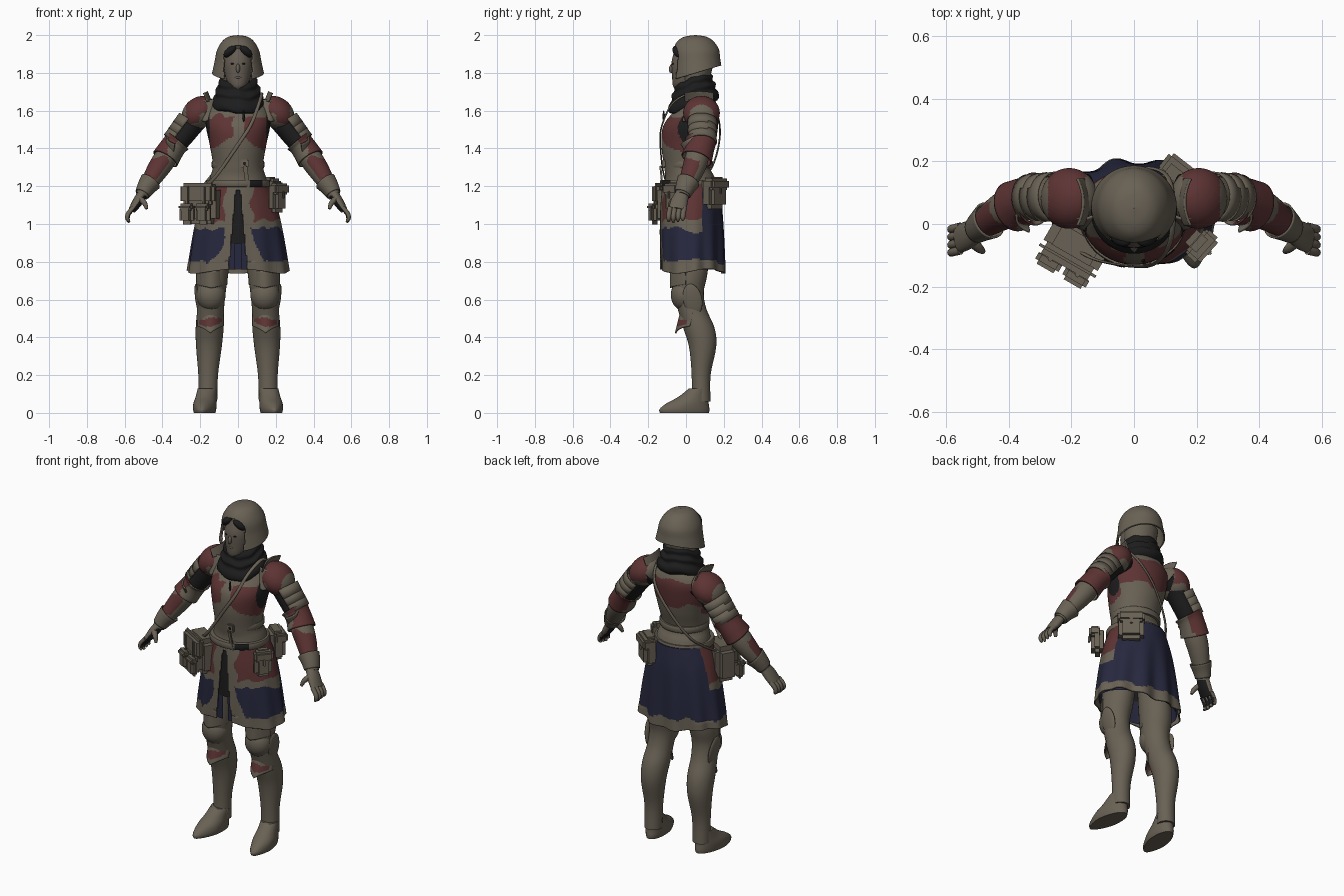
import bpy, bmesh, math
from mathutils import Vector, Matrix, Euler, noise

cube = bpy.data.objects.get("Cube")
if cube:
    bpy.data.objects.remove(cube, do_unlink=True)

COLOURS = {"taupe": (.14, .12, .09), "dark_red": (.112, .034, .034), "navy": (.02, .021, .048),
           "black": (.012, .012, .013), "skin": (.135, .112, .088)}
MATS = {}
for label, rgb in COLOURS.items():
    m = MATS[label] = bpy.data.materials.new(label)
    m.use_nodes = True
    m.diffuse_color = (*rgb, 1)
    shader = m.node_tree.nodes["Principled BSDF"]
    shader.inputs["Base Color"].default_value = (*rgb, 1)
    shader.inputs["Roughness"].default_value = .8


def make(name, bm, rule="taupe", mirror=False, thick=0, angle=40):
    """Colour faces by rule (None removes a face), then add the object or a mirrored pair."""
    bmesh.ops.recalc_face_normals(bm, faces=bm.faces)
    bm.normal_update()
    labels, doomed = [], []
    for f in bm.faces:
        label = rule if isinstance(rule, str) else rule(f.calc_center_median(), f.normal)
        if label is None:
            doomed.append(f)
            continue
        if label not in labels:
            labels.append(label)
        f.material_index = labels.index(label)
        f.smooth = True
    bmesh.ops.delete(bm, geom=doomed, context="FACES")
    for side in (["left_", "right_"] if mirror else [""]):
        if side == "right_":
            bmesh.ops.scale(bm, vec=(-1, 1, 1), verts=bm.verts)
            bmesh.ops.reverse_faces(bm, faces=bm.faces)
        mesh = bpy.data.meshes.new(side + name)
        bm.to_mesh(mesh)
        mesh.set_sharp_from_angle(angle=math.radians(angle))
        for label in labels:
            mesh.materials.append(MATS[label])
        obj = bpy.data.objects.new(side + name, mesh)
        bpy.context.collection.objects.link(obj)
        if thick:
            mod = obj.modifiers.new("thickness", "SOLIDIFY")
            mod.thickness, mod.offset = thick, 0
    bm.free()


def spline(rows, k):
    """Smoothly interpolate rows of numbers."""
    out = []
    for i in range(len(rows) - 1):
        p = [rows[max(0, min(len(rows) - 1, i + d))] for d in (-1, 0, 1, 2)]
        for j in range(k):
            t = j / k
            out.append([b + .5 * t * (c - a + t * (2*a - 5*b + 4*c - d + t * (3*(b - c) + d - a)))
                        for a, b, c, d in zip(*p)])
    return out + [list(rows[-1])]


def loft(rings, n=32, k=4, along=None, warp=None, cap=True):
    """Rings of (x, y, z, radius a, radius b, tilt): level, or square to the path if along is given."""
    bm, loops = bmesh.new(), []
    rows = spline([(*r, 0) if len(r) == 5 else r for r in rings], k)
    for i, r in enumerate(rows):
        c, a, b = Vector(r[:3]), Vector((1, 0, 0)), Vector((0, 1, r[5]))
        if along:
            t = (Vector(rows[min(i + 1, len(rows) - 1)][:3]) - Vector(rows[max(i - 1, 0)][:3])).normalized()
            ref = along(c)
            b = (ref - t * ref.dot(t)).normalized()
            a = b.cross(t)
        loop = []
        for j in range(n):
            w = math.tau * j / n
            p = c + a * r[3] * math.cos(w) + b * r[4] * math.sin(w)
            loop.append(bm.verts.new(warp(p, w) if warp else p))
        loops.append(loop)
    for lo, hi in zip(loops, loops[1:]):
        for j in range(n):
            bm.faces.new((lo[j], lo[(j + 1) % n], hi[(j + 1) % n], hi[j]))
    if cap:
        bm.faces.new(loops[0])
        bm.faces.new(loops[-1])
    return bm


def front_axis(c):
    return Vector((0, 1, 0))


def place(loc, size=(1, 1, 1), rot=(0, 0, 0)):
    return Matrix.LocRotScale(Vector(loc), Euler([math.radians(v) for v in rot]), Vector(size))


def blob(loc, size, rot=(0, 0, 0), n=32):
    bm = bmesh.new()
    bmesh.ops.create_uvsphere(bm, u_segments=n, v_segments=n * 2 // 3, radius=1, matrix=place(loc, size, rot))
    return bm


def box(loc, size, rot=(0, 0, 0), bevel=.012):
    bm = bmesh.new()
    bmesh.ops.create_cube(bm, size=1, matrix=Matrix.Diagonal((*size, 1)))
    bmesh.ops.bevel(bm, geom=bm.edges[:], offset=bevel, segments=2, affect="EDGES")
    bm.transform(place(loc, rot=rot))
    return bm


def plate(loc, w, h, point, bend, rot=(0, 0, 0)):
    """A curved plate whose lower edge comes to a point."""
    bm = bmesh.new()
    bmesh.ops.create_grid(bm, x_segments=24, y_segments=12, size=1)
    for v in bm.verts:
        u, t = v.co.x, (v.co.y + 1) / 2
        v.co = (u * w, bend * u * u, t * h - point * (1 - abs(u)) * (1 - t))
    bm.transform(place(loc, rot=rot))
    return bm


def ragged(c, amount=.03):
    return noise.noise(c * 14) * amount


# Head, face and hair
make("head", loft([(0, -.03, 1.715, .02, .03), (0, -.018, 1.735, .048, .052), (0, 0, 1.79, .068, .074),
                   (0, .01, 1.86, .076, .086), (0, .03, 1.93, .068, .088)]), "skin")
make("neck", loft([(0, .05, 1.6, .06, .06), (0, .04, 1.76, .055, .055)]), "skin")
make("nose", blob((0, -.074, 1.825), (.011, .016, .026), (-18, 0, 0)), "skin")
make("lips", blob((0, -.069, 1.776), (.02, .006, .006)), "skin")
make("eye", blob((.029, -.0695, 1.848), (.011, .005, .004)), "black", mirror=True)
make("hair_lock", blob((.042, -.043, 1.913), (.042, .027, .022), (0, 38, 28)), "black", mirror=True)


# Helmet with a face opening
def helmet_rule(c, n):
    arch = 1.945 - 9 * c.x ** 2
    return None if c.y < .03 and abs(c.x) < .074 and c.z < arch else "taupe"


make("helmet", loft([(0, .055, 1.8, .133, .128, .3), (0, .055, 1.86, .12, .122, .12), (0, .052, 1.92, .107, .118, .03),
                     (0, .05, 1.965, .08, .092), (0, .05, 1.988, .048, .055), (0, .05, 1.996, .0005, .0005)],
                    n=96, k=10, cap=False), helmet_rule, thick=.008)
make("coif", loft([(0, .06, 1.7, .07, .07), (0, .05, 1.78, .09, .08), (0, .06, 1.86, .095, .09)]),
     lambda c, n: None if c.y < 0 else "taupe")


# Wrapped scarf
def folds(p, w):
    return p + Vector((0, 0, .007 * math.sin(3 * w + 1) + .003 * math.sin(7 * w + 30 * p.z)))


make("scarf", loft([(0, .04, z, r, r * .98, .3) for z, r in
                    [(1.765, .06), (1.775, .085), (1.755, .104), (1.73, .102), (1.71, .12), (1.685, .117),
                     (1.66, .135), (1.63, .134), (1.61, .1), (1.6, .05)]], n=48, warp=folds), "black")
make("scarf_tassel", blob((.03, -.118, 1.57), (.006, .006, .03)), "black")


# Breastplate and backplate
def torso_rule(c, n):
    x, r = abs(c.x), ragged(c)
    if c.y > .06:
        return "dark_red" if 1.47 < c.z + r < 1.61 else "taupe"
    if x > .15 and c.z > 1.4:
        return "black"
    return "dark_red" if x > .022 + r and 1.47 - .5 * x < c.z + r < 1.57 else "taupe"


make("torso", loft([(0, .03, 1.18, .165, .15), (0, .02, 1.25, .147, .13), (0, .005, 1.31, .133, .122),
                    (0, .012, 1.42, .15, .142), (0, .025, 1.52, .17, .145), (0, .055, 1.6, .165, .118),
                    (0, .06, 1.66, .12, .09), (0, .06, 1.69, .06, .06)], n=128, k=12), torso_rule)
make("gorget", plate((.145, .07, 1.655), .075, .05, .01, -.02, (22, 0, 90)), mirror=True, thick=.008)


# Belts and buckle
def belt_rule(c, n):
    return "black" if c.y < 0 and .06 < c.x < .13 and c.z < 1.24 else "taupe"


for label, z, rx, ry in [("waist_belt", 1.315, .139, .128), ("hip_belt", 1.215, .168, .153)]:
    make(label, loft([(0, .015, z - .018, rx - .005, ry - .005), (0, .015, z - .014, rx, ry),
                      (0, .015, z + .014, rx, ry), (0, .015, z + .018, rx - .005, ry - .005)], n=64, k=2), belt_rule)
make("buckle", box((.035, -.118, 1.32), (.045, .02, .045), bevel=.006))
make("buckle_tongue", box((.035, -.129, 1.32), (.016, .008, .016), bevel=.003), "black")
make("hanging_strap", box((.045, -.13, 1.25), (.022, .01, .12), (6, -8, 0), .004))


# Split skirt
def skirt_rule(c, n):
    x, r = abs(c.x), ragged(c)
    if c.y < 0 and c.z < 1.18 and x < .012 + .09 * (1.18 - c.z):
        return None
    if c.z + r < .805:
        return "taupe"
    if c.y > .085:
        return "navy"
    if c.y < 0 and x < .07 + r + .5 * max(0, .93 - c.z):
        return "taupe"
    if c.z + r > 1.015:
        return "dark_red"
    return "navy" if c.z + r < .975 else "taupe"


def pleats(p, w):
    s = max(0, 1.15 - p.z) * (.075 + .1 * max(0, math.sin(w))) * math.sin(11 * w + .6)
    return Vector((p.x * (1 + s * .7), p.y + s * (p.y - .03), p.z + .012 * math.sin(3 * w) * (p.z < .8)))


SKIRT = [(0, .025, 1.22, .158, .147), (0, .028, 1.1, .202, .16), (0, .03, .95, .235, .166), (0, .032, .75, .266, .168)]
make("skirt", loft(SKIRT, n=200, k=28, warp=pleats, cap=False), skirt_rule, thick=.006)


def lining_rule(c, n):
    if c.y < 0 and abs(c.x) < .015 and c.z < .9:
        return None
    return "black" if c.z > .9 else "navy"


make("skirt_lining", loft([(x, y, z + .01, a * .93, b * .9) for x, y, z, a, b in SKIRT], n=96, k=10, cap=False), lining_rule)

# Legs, knee armour and shoes
make("leg", loft([(.11, .03, .98, .08, .1), (.135, .02, .75, .085, .095), (.14, .012, .64, .075, .082),
                  (.145, .032, .55, .071, .076), (.15, .068, .45, .074, .083), (.154, .088, .35, .068, .072),
                  (.158, .08, .2, .052, .05), (.16, .08, .06, .05, .05)]), mirror=True)
make("thigh_plate", plate((.14, -.082, .68), .08, .07, .02, .08), mirror=True, thick=.008)
make("knee_cop", blob((.143, -.01, .625), (.077, .07, .085)), mirror=True)
make("knee_wing", blob((.212, .035, .6), (.014, .05, .085), (12, 8, 0)), mirror=True)
make("shin_plate", plate((.146, -.042, .475), .068, .07, .055, .065, (-14, 0, 0)),
     lambda c, n: "dark_red" if abs(c.x - .146) < .054 and .505 > c.z + ragged(c) > .455 + .3 * abs(c.x - .146)
     else "taupe", mirror=True, thick=.008)
make("greave_rim", plate((.16, .022, .1), .048, .03, -.03, .045, (-10, 0, 0)), mirror=True, thick=.008)


def toe_out(p, w):
    taper = 1 - max(0, -p.y - .03) * 2.2
    return Vector((.17 + (p.x - .17) * taper - .12 * (p.y - .05), p.y, p.z))


make("shoe", loft([(.17, -.008, 0, .055, .13), (.17, -.008, .02, .06, .132), (.17, .008, .05, .06, .112),
                   (.168, .04, .085, .054, .08), (.165, .07, .13, .05, .054)], warp=toe_out), mirror=True)

# Shoulders and arms
INWARD = Vector((-.7, -.45, -.55)).normalized()
make("upper_arm", loft([(.15, .09, 1.6, .06, .07), (.22, .09, 1.56, .066, .07), (.3, .082, 1.46, .06, .062),
                        (.37, .065, 1.37, .05, .052)], along=front_axis),
     lambda c, n: "black" if n.dot(INWARD) > -.3 else "taupe", mirror=True)
make("pauldron", blob((.207, .082, 1.588), (.1, .097, .08), (0, 42, 0), 64),
     lambda c, n: "dark_red" if c.z + ragged(c, .05) > 1.56 and .155 < c.x < .275 else "taupe", mirror=True)
make("pauldron_wing", plate((.175, -.008, 1.56), .045, .1, .02, .03, (-14, 10, 25)), mirror=True, thick=.008)
for i in range(3):
    x, z = .252 + .026 * i, 1.545 - .034 * i
    make(f"arm_lame_{i + 1}", loft([(x, .087, z, .07 - .002 * i, .078 - .002 * i),
                                    (x + .034, .084, z - .045, .069 - .002 * i, .076 - .002 * i)],
                                   along=front_axis, k=2, cap=False),
         lambda c, n: None if n.dot(INWARD) > .2 else "taupe", mirror=True, thick=.006)
make("elbow_cop", loft([(.318, .08, 1.441, .07, .082), (.335, .078, 1.42, .064, .073), (.36, .07, 1.385, .066, .073),
                        (.385, .056, 1.345, .07, .08)], along=front_axis, n=48, cap=False),
     lambda c, n: "dark_red" if n.dot(INWARD) < .5 + ragged(c, .5) else "taupe", mirror=True, thick=.007)
make("elbow_point", plate((.385, .05, 1.375), .05, .085, .02, .03, (0, -30, 75)), mirror=True, thick=.008)
make("forearm", loft([(.35, .07, 1.4, .05, .055), (.39, .055, 1.34, .06, .063), (.43, .035, 1.28, .056, .058),
                      (.48, 0, 1.2, .042, .045), (.51, -.02, 1.15, .034, .038)], along=front_axis, n=64, k=10),
     lambda c, n: "dark_red" if n.y < .45 and 1.23 < c.z + ragged(c) < 1.35 and n.z + n.x > -.6 else "taupe", mirror=True)
make("glove_cuff", loft([(.463, .012, 1.225, .056, .059), (.485, -.003, 1.195, .047, .05), (.505, -.018, 1.16, .038, .042)],
                        along=front_axis, cap=False), mirror=True, thick=.006)


# Gloved hands with dark palms
def palm(c, n):
    return "black" if n.x < -.5 and n.z < 0 else "taupe"


make("hand", loft([(.5, -.015, 1.17, .026, .034), (.53, -.035, 1.12, .027, .045), (.56, -.047, 1.075, .02, .046)],
                  along=front_axis), palm, mirror=True)
for i, label in enumerate(["index", "middle", "ring", "little"]):
    y, drop = -.084 + .025 * i, .006 * abs(i - 1)
    make(label + "_finger", loft([(.555, y, 1.085, .013, .014), (.58, y - .006, 1.055, .013, .0135),
                                  (.585, y - .008, 1.03, .012, .012), (.575, y - .008, 1.008 + drop, .006, .006)],
                                 along=front_axis, n=12), palm, mirror=True)
make("thumb", loft([(.52, -.055, 1.135, .016, .018), (.495, -.078, 1.11, .014, .015), (.483, -.088, 1.08, .008, .008)],
                   along=front_axis, n=12), mirror=True)

# Shoulder strap around the torso
make("shoulder_strap", loft([(x, y, z, .009, .004) for x, y, z in
                             [(-.2, -.07, 1.18), (-.12, -.115, 1.25), (0, -.136, 1.42), (.07, -.125, 1.53), (.115, -.06, 1.65),
                              (.125, .06, 1.69), (.1, .16, 1.59), (0, .178, 1.45), (-.12, .125, 1.28), (-.2, 0, 1.18)]],
                            along=lambda c: c - Vector((0, .03, 1.4)), n=12, k=6))

# Satchel with flap, pockets and straps
TURN = (0, 0, -30)
satchel = place((-.19, -.078, 1.105), rot=TURN)
make("satchel", box(satchel @ Vector((0, .012, 0)), (.2, .135, .21), TURN, .03))
make("satchel_flap", box(satchel @ Vector((0, -.045, .055)), (.208, .045, .115), TURN, .018))
for side, x in [("left", .05), ("right", -.05)]:
    make(side + "_satchel_pocket", box(satchel @ Vector((x, -.072, -.055)), (.085, .05, .105), TURN, .02))
    make(side + "_pocket_flap", box(satchel @ Vector((x, -.08, -.015)), (.086, .046, .035), TURN))
    make(side + "_satchel_strap", box(satchel @ Vector((x, -.07, .03)), (.018, .012, .13), TURN, .004))

# Belt pouches
for label, loc, size, turn in [("side_pouch", (.208, -.062, 1.14), (.1, .07, .16), 48),
                               ("back_pouch", (.145, .148, 1.165), (.14, .085, .17), 142)]:
    frame, rot = place(loc, rot=(0, 0, turn)), (0, 0, turn)
    make(label, box(loc, size, rot, .022))
    make(label + "_flap", box(frame @ Vector((0, -.014, .045)), (size[0] + .008, size[1] - .01, .06), rot))
    make(label + "_clasp", box(frame @ Vector((0, -.046, .015)), (.016, .012, .04), rot, .004))
